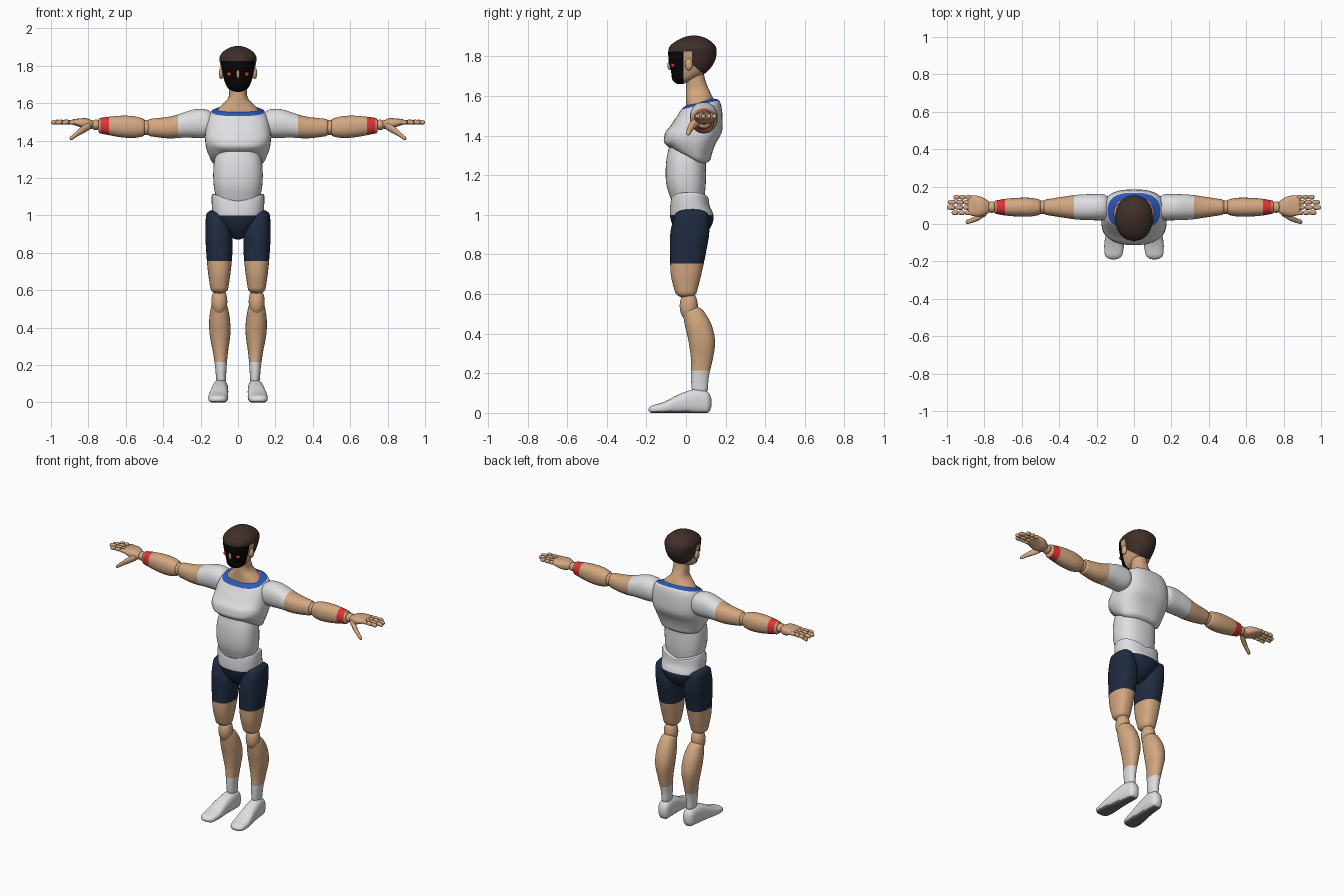
import bpy, bmesh, math
from mathutils import Vector

cube = bpy.data.objects.get("Cube")
if cube:
    bpy.data.objects.remove(cube)


def material(name, *rgb):
    mat = bpy.data.materials.new(name)
    mat.use_nodes = True
    mat.diffuse_color = (*rgb, 1)
    shader = mat.node_tree.nodes["Principled BSDF"]
    shader.inputs["Base Color"].default_value = (*rgb, 1)
    shader.inputs["Roughness"].default_value = 0.7
    return mat


SKIN = material("skin", .66, .39, .22)
WHITE = material("white cloth", .74, .74, .76)
NAVY = material("navy shorts", .014, .024, .052)
HAIR = material("brown hair", .05, .028, .022)
BLACK = material("black mask", .002, .002, .002)
RED = material("red", .72, .035, .035)
BLUE = material("blue collar", .025, .1, .5)
SOLE = material("grey sole", .16, .16, .17)


def finish(name, bm, mats, rule=None):
    """Shade smooth with sharp creases, paint faces by rule, add the object."""
    bmesh.ops.recalc_face_normals(bm, faces=bm.faces)
    for face in bm.faces:
        face.smooth = True
        if rule:
            face.material_index = rule(face.calc_center_median(), face.normal)
    for edge in bm.edges:
        edge.smooth = edge.calc_face_angle(0) < 0.8
    mesh = bpy.data.meshes.new(name)
    bm.to_mesh(mesh)
    bm.free()
    for mat in mats:
        mesh.materials.append(mat)
    obj = bpy.data.objects.new(name, mesh)
    bpy.context.collection.objects.link(obj)


def curve(values, t):
    """Smooth curve through evenly spaced values, t from 0 to 1."""
    last = len(values) - 1
    i = max(0, min(last - 1, int(t * last)))
    f = t * last - i
    p, q, r, s = (values[max(0, min(last, i + k))] for k in (-1, 0, 1, 2))
    return q + f / 2 * (r - p + f * (2 * p - 5 * q + 4 * r - s + f * (3 * (q - r) + s - p)))


def rounding(distance, cap):
    return math.sqrt(1 - (1 - min(1, distance / cap)) ** 2)


def loft(name, axis, start, end, centre_u, centre_v, radius_u, radius_v, mats,
         rule=None, cuts=(), caps=(.03, .03), power=2.2, warp=None, side=1,
         steps=28, count=36):
    """Sweep a rounded section along an axis; the lists shape it along the way."""
    bm = bmesh.new()
    loops = []
    for step in range(steps + 1):
        t = (1 - math.cos(math.pi * step / steps)) / 2
        length = end - start
        scale = max(.04, rounding(t * length, caps[0]) * rounding((1 - t) * length, caps[1]))
        loop = []
        for k in range(count):
            c, s = math.cos(math.tau * k / count), math.sin(math.tau * k / count)
            u = curve(centre_u, t) + scale * curve(radius_u, t) * math.copysign(abs(c) ** (2 / power), c)
            v = curve(centre_v, t) + scale * curve(radius_v, t) * math.copysign(abs(s) ** (2 / power), s)
            w = start + t * length
            p = Vector({"x": (w, u, v), "y": (u, w, v), "z": (u, v, w)}[axis])
            if warp:
                p.z = warp(p)
            p.x *= side
            loop.append(bm.verts.new(p))
        loops.append(loop)
    for a, b in zip(loops, loops[1:]):
        for k in range(count):
            n = (k + 1) % count
            bm.faces.new((a[k], a[n], b[n], b[k]))
    bm.faces.new(loops[0])
    bm.faces.new(loops[-1])
    for point, normal in cuts:
        bmesh.ops.bisect_plane(bm, geom=bm.verts[:] + bm.edges[:] + bm.faces[:],
                               plane_co=point, plane_no=normal)
    finish(name, bm, mats, rule)


def ellipsoid(name, centre, radii, mat):
    bm = bmesh.new()
    bmesh.ops.create_uvsphere(bm, u_segments=24, v_segments=14, radius=1)
    for v in bm.verts:
        v.co = Vector(a + b * c for a, b, c in zip(centre, radii, v.co))
    finish(name, bm, [mat])


def level(height):
    return (0, 0, height), (0, 0, 1)


def across(x):
    return (x, 0, 0), (1, 0, 0)


# Chest with arched lower edge and tilted neckline
TILT, BACK = .25, .07
COLLAR_LOW, COLLAR_HIGH = 1.555, 1.57


def chest_warp(p):
    front = max(0, min(1, (.06 - p.y) / .13))
    low = max(0, min(1, (1.44 - p.z) / .16))
    high = max(0, min(1, (p.z - 1.48) / .07))
    return p.z + .07 * front * low + TILT * high * (p.y - BACK)


def collar_rule(centre, normal):
    height = centre.z - TILT * (centre.y - BACK)
    return (height > COLLAR_LOW) + (height > COLLAR_HIGH)


loft("chest", "z", 1.25, 1.58, [0, 0], [.02, .01, .02, .04, .06, .07, .07],
     [.13, .155, .172, .176, .172, .16, .13], [.1, .12, .13, .14, .125, .11, .09],
     [WHITE, BLUE, SKIN], collar_rule, power=2.6, warp=chest_warp, count=48,
     cuts=[((0, BACK, h), (0, -TILT, 1)) for h in (COLLAR_LOW, COLLAR_HIGH)])

# Abdomen
loft("abdomen", "z", 1.05, 1.38, [0, 0], [.01, 0, 0, .01],
     [.11, .13, .13, .11], [.08, .1, .1, .09], [WHITE], power=2.4)

# Pelvis, rim higher at the sides, shorts on the lower half
loft("pelvis", "z", .87, 1.11, [0, 0], [.02, .03, .03, .02, .02],
     [.03, .08, .13, .14, .14], [.04, .09, .11, .1, .095],
     [WHITE, NAVY], lambda centre, normal: int(centre.z < 1), [level(1)],
     caps=(.02, .015), power=2.4,
     warp=lambda p: p.z + max(0, p.z - 1.03) * 4 * (abs(p.x) - .08))

# Neck flaring into the shoulders
loft("neck", "z", 1.53, 1.72, [0, 0], [.07, .07, .06, .05, .04],
     [.13, .1, .054, .048, .048], [.07, .07, .06, .05, .05], [SKIN], caps=(.01, .01))

# Head with painted mask and hair
BROW, MASK_EDGE, HAIRLINE = 1.826, -.012, 1.786


def head_rule(centre, normal):
    if centre.z > BROW:
        return 2
    if centre.y < MASK_EDGE:
        return 1
    return 2 if centre.y > .03 and centre.z + .85 * centre.y > HAIRLINE else 0


loft("head", "z", 1.66, 1.906, [0, 0], [-.03, .015, .03, .033, .04],
     [.05, .074, .09, .1, .09], [.04, .09, .118, .12, .1],
     [SKIN, BLACK, HAIR], head_rule, caps=(.03, .07), count=48,
     cuts=[level(BROW), ((0, MASK_EDGE, 0), (0, 1, 0)), ((0, .03, 0), (0, 1, 0)),
           ((0, 0, HAIRLINE), (0, .85, 1))])
ellipsoid("nose", (0, -.082, 1.755), (.009, .012, .024), SKIN)

for side, label in ((1, "left_"), (-1, "right_")):
    # Face details
    ellipsoid(label + "eye", (side * .045, -.064, 1.755), (.014, .013, .012), RED)
    ellipsoid(label + "ear", (side * .09, .014, 1.76), (.013, .02, .03), SKIN)

    # Arm with sleeve, elbow joint, wristband and wrist joint
    loft(label + "upper_arm", "x", .12, .49, [.09, .09], [1.49, 1.49, 1.47, 1.47],
         [.07, .07, .066, .053, .04], [.07, .078, .065, .055, .045], [WHITE, SKIN],
         lambda centre, normal: int(abs(centre.x) > .32), [across(side * .32)],
         caps=(.05, .02), side=side)
    ellipsoid(label + "elbow", (side * .49, .09, 1.47), (.045, .037, .04), SKIN)
    loft(label + "forearm", "x", .49, .75, [.09, .09], [1.47, 1.48],
         [.04, .05, .05, .045, .035], [.045, .058, .058, .05, .04], [SKIN, RED],
         lambda centre, normal: int(.69 < abs(centre.x) < .735),
         [across(side * .69), across(side * .735)], caps=(.02, .01), side=side)
    ellipsoid(label + "wrist", (side * .76, .09, 1.484), (.028, .031, .028), SKIN)

    # Hand with jointed fingers
    loft(label + "palm", "x", .77, .89, [.09, .1], [1.485, 1.5],
         [.03, .05, .056, .05], [.02, .03, .022, .014], [SKIN],
         caps=(.01, .01), power=2.6, side=side)
    for finger, y, tip in (("index", .06, .975), ("middle", .088, 1),
                           ("ring", .116, .995), ("little", .143, .965)):
        bone = (tip - .87) / 3
        for joint in range(3):
            root = .87 + joint * bone
            loft(f"{label}{finger}_finger_{joint}", "x", root, root + bone,
                 [y, y], [1.5, 1.497], [.013, .011], [.013, .011], [SKIN],
                 caps=(.008, .008), side=side, steps=10, count=14)
    loft(label + "thumb", "x", .785, .9, [.065, .03, .01], [1.48, 1.45, 1.41],
         [.02, .018, .014, .011], [.02, .022, .016, .012], [SKIN],
         caps=(.01, .01), side=side, steps=16, count=18)

    # Leg with shorts, knee joint and sock
    loft(label + "thigh", "z", .58, 1.03, [.1, .1, .1, .105, .125],
         [0, 0, .01, .02, .03], [.045, .06, .07, .07, .045],
         [.05, .076, .09, .098, .08], [SKIN, NAVY],
         lambda centre, normal: int(centre.z > .755), [level(.755)],
         power=2.4, side=side)
    ellipsoid(label + "knee", (side * .1, .014, .54), (.043, .046, .075), SKIN)
    loft(label + "lower_leg", "z", .09, .54, [.09, .1],
         [.07, .07, .08, .08, .06, .03], [.025, .03, .04, .055, .055, .04],
         [.04, .045, .055, .067, .067, .05], [SKIN, WHITE],
         lambda centre, normal: int(centre.z < .215), [level(.215)], side=side)

    # Foot with flat sole
    height = [.02, .03, .05, .062, .055]
    loft(label + "foot", "y", -.19, .13, [.11, .09], height,
         [.045, .053, .047, .042, .035], height, [WHITE, SOLE],
         lambda centre, normal: int(normal.z < -.6 and centre.z < .015),
         power=2.6, warp=lambda p: max(0, p.z - .004), side=side)
